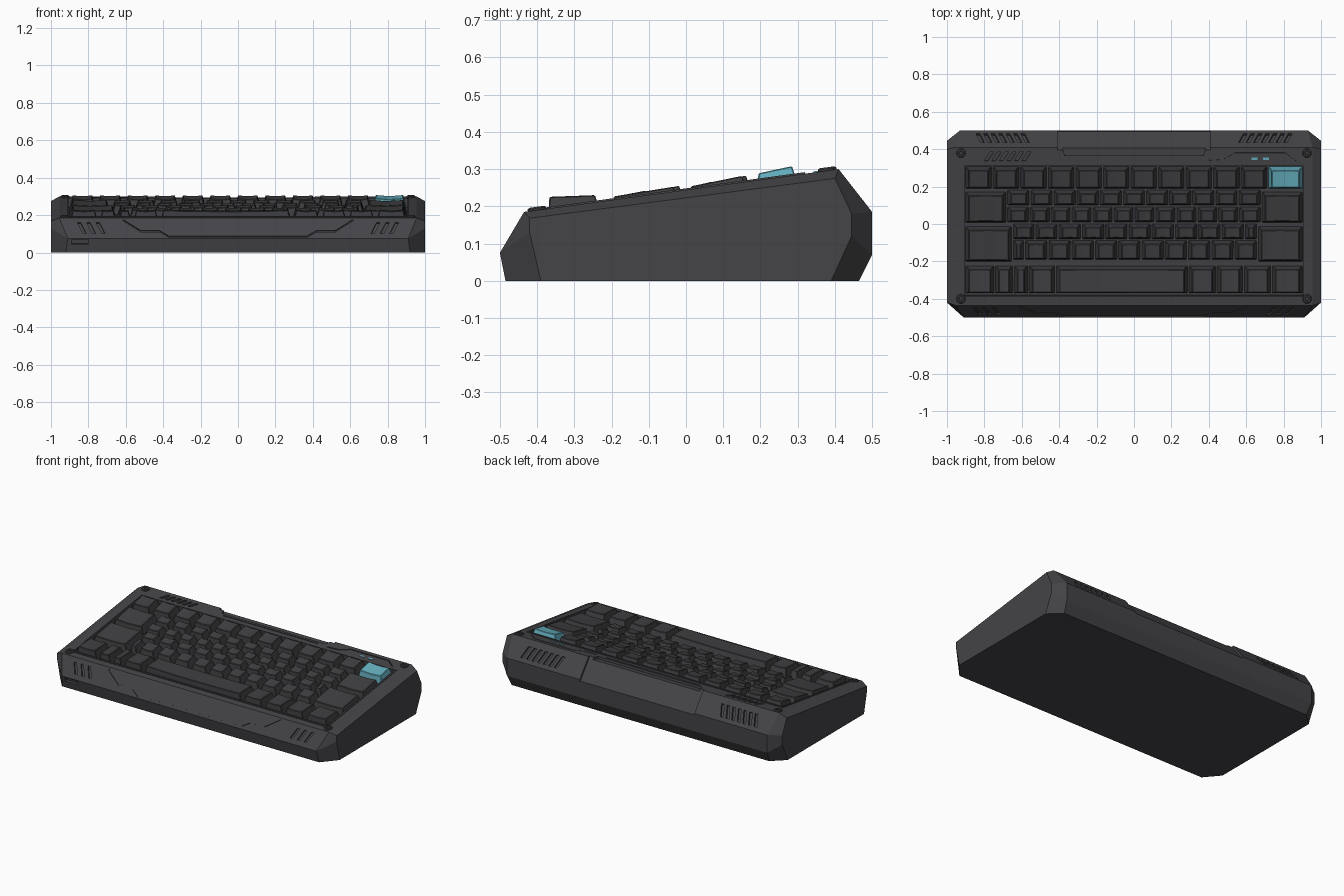
import bpy, bmesh, math
from mathutils import Vector

if "Cube" in bpy.data.objects:
    bpy.data.objects.remove(bpy.data.objects["Cube"], do_unlink=True)


def material(name, rgb):
    m = bpy.data.materials.new(name)
    m.use_nodes = True
    m.diffuse_color = (*rgb, 1)
    bsdf = m.node_tree.nodes["Principled BSDF"]
    bsdf.inputs["Base Color"].default_value = (*rgb, 1)
    bsdf.inputs["Roughness"].default_value = 0.6
    return m


CASE = material("case charcoal", (0.058, 0.057, 0.063))
KEYS = material("key charcoal", (0.05, 0.05, 0.054))
CYAN = material("accent cyan", (0.13, 0.43, 0.52))

# Case side profile as (y, z): skirt, front slope, top, back slope, back, underside
PROFILE = [(-.485, 0), (-.5, .075), (-.435, .185), (.41, .3), (.5, .185), (.5, .07), (.465, 0)]
# Inset profile of the flat end faces, and where each long edge meets the corner chamfer
END = [(-.39, 0), (-.42, .13), (-.42, .168), (.4, .275), (.445, .18), (.445, .12), (.39, 0)]
EDGE_X = [.92, .91, .955, .955, .93, .93, .92]
SKIRT, FRONT, TOP, BACK = 0, 1, 2, 3


def on_face(face, x, t, h):
    """Point on a case face: t runs along the profile edge, h is the height off it."""
    p, q = Vector(PROFILE[face]), Vector(PROFILE[face + 1])
    d = (q - p).normalized()
    r = p.lerp(q, t) + Vector((-d.y, d.x)) * h
    return Vector((x, r.x, r.y))


def top_t(y):
    return (y - PROFILE[2][0]) / (PROFILE[3][0] - PROFILE[2][0])


def prism(bm, face, pts, h0, h1):
    low = [bm.verts.new(on_face(face, x, t, h0)) for x, t in pts]
    high = [bm.verts.new(on_face(face, x, t, h1)) for x, t in pts]
    bm.faces.new(low)
    bm.faces.new(high)
    for i in range(len(pts)):
        j = (i + 1) % len(pts)
        bm.faces.new((low[i], low[j], high[j], high[i]))


def rect(x0, x1, t0, t1, lean=0):
    return [(x0, t0), (x1, t0), (x1 + lean, t1), (x0 + lean, t1)]


def finish(bm, name, mat):
    bmesh.ops.recalc_face_normals(bm, faces=bm.faces)
    me = bpy.data.meshes.new(name)
    bm.to_mesh(me)
    bm.free()
    me.materials.append(mat)
    ob = bpy.data.objects.new(name, me)
    bpy.context.scene.collection.objects.link(ob)
    return ob


def cut(target, bm):
    cutter = finish(bm, "cutter", CASE)
    cutter.hide_render = True
    mod = target.modifiers.new("cut", 'BOOLEAN')
    mod.operation, mod.solver, mod.object = 'DIFFERENCE', 'EXACT', cutter
    bpy.context.view_layer.objects.active = target
    bpy.ops.object.modifier_apply(modifier=mod.name)
    bpy.data.objects.remove(cutter, do_unlink=True)


# Case shell with chamfered ends
bm = bmesh.new()
rows = []
for (y, z), (ey, ez), ex in zip(PROFILE, END, EDGE_X):
    rows.append([bm.verts.new(c) for c in ((-1, ey, ez), (-ex, y, z), (ex, y, z), (1, ey, ez))])
for i, a in enumerate(rows):
    b = rows[(i + 1) % len(rows)]
    for k in range(3):
        bm.faces.new((a[k], a[k + 1], b[k + 1], b[k]))
for k in (0, 3):
    bm.faces.new([r[k] for r in rows])
case = finish(bm, "case", CASE)

# Lowered middle of the rear edge
bm = bmesh.new()
prism(bm, TOP, [(-.37, top_t(.365)), (.37, top_t(.365)), (.43, 1.15), (-.43, 1.15)], -.014, .1)
cut(case, bm)
bm = bmesh.new()
prism(bm, BACK, rect(-.41, .41, -.25, 1.05), -.012, .1)
cut(case, bm)

# Key well, vents, grooves and port
WELL = (-.905, .905, -.385, .31)
bm = bmesh.new()
prism(bm, TOP, rect(WELL[0], WELL[1], top_t(WELL[2]), top_t(WELL[3])), -.045, .1)
for s in (-1, 1):
    for i in range(7):
        x = s * (.57 + i * .04)
        prism(bm, BACK, rect(x - .01, x + .01, .3, .82, s * .025), -.012, .03)
    for i in range(3):
        x = s * (.72 + i * .05)
        prism(bm, FRONT, rect(x - .009, x + .009, .25, .78, s * .03), -.01, .03)
for i in range(6):
    x = -.79 + i * .04
    prism(bm, TOP, rect(x - .01, x + .01, top_t(.338), top_t(.385), .03), -.01, .03)


def groove(face, pts, width):
    prism(bm, face, pts + [(x, t + width) for x, t in reversed(pts)], -.007, .02)


half = [(.37, .06), (.42, .32), (.52, .32), (.615, .86)]
groove(FRONT, [(-x, t) for x, t in reversed(half)] + half, .07)
groove(TOP, [(x, top_t(y)) for x, y in ((.4, .34), (.48, .345), (.54, .38), (.81, .38), (.865, .338))], .008)
groove(TOP, [(-.35, top_t(.345)), (.33, top_t(.345))], .007)
prism(bm, SKIRT, rect(-.89, -.8, .6, .92), -.015, .03)
cut(case, bm)

# Raised lip around the key well
bm = bmesh.new()
x0, x1, y0, y1 = WELL
w = .01
for a, b, c, d in ((x0 - w, x1 + w, y0 - w, y0), (x0 - w, x1 + w, y1, y1 + w),
                   (x0 - w, x0, y0, y1), (x1, x1 + w, y0, y1)):
    prism(bm, TOP, rect(a, b, top_t(c), top_t(d)), -.002, .004)
finish(bm, "well_lip", CASE)

# Corner screws: a ring-shaped head with a hexagonal socket
bm = bmesh.new()
for x in (-.925, .925):
    for y in (-.4, .38):
        rings = []
        for radius, h, n in ((.025, -.002, 12), (.025, .005, 12), (.02, .009, 12), (.012, .009, 12), (.01, .001, 12)):
            rings.append([bm.verts.new(on_face(TOP, x + radius * math.cos(math.tau * k / n),
                          top_t(y + radius * math.sin(math.tau * k / n)), h)) for k in range(n)])
        for a, b in zip(rings, rings[1:]):
            for k in range(len(a)):
                j = (k + 1) % len(a)
                bm.faces.new((a[k], a[j], b[j], b[k]))
        bm.faces.new(rings[0])
        bm.faces.new(rings[-1])
finish(bm, "corner_screws", KEYS)

# Indicator lights
bm = bmesh.new()
for x in (.645, .705):
    prism(bm, TOP, rect(x - .016, x + .016, top_t(.343), top_t(.355)), -.001, .003)
finish(bm, "indicator_lights", CYAN)


def key(bm, x0, x1, y0, y1, h0, h1):
    """Tapered keycap with a scooped top; h0 and h1 are its front and back heights."""
    gap, side, n = .004, .018, 6
    x0, x1, y0, y1 = x0 + gap, x1 - gap, y0 + gap, y1 - gap

    def vert(x, y, h):
        return bm.verts.new(on_face(TOP, x, top_t(y), h))
    base = [vert(x, y, -.046) for x, y in ((x0, y0), (x1, y0), (x1, y1), (x0, y1))]
    front, back = [], []
    for i in range(n + 1):
        f = i / n
        x = x0 + side + (x1 - x0 - 2 * side) * f
        dip = .005 * (1 - (2 * f - 1) ** 2)
        front.append(vert(x, y0 + .013, h0 - dip))
        back.append(vert(x, y1 - .013, h1 - dip))
    for i in range(n):
        bm.faces.new((front[i], front[i + 1], back[i + 1], back[i]))
    bm.faces.new([base[0], base[1]] + front[::-1])
    bm.faces.new([base[2], base[3]] + back)
    bm.faces.new((base[1], base[2], back[-1], front[-1]))
    bm.faces.new((base[3], base[0], front[0], back[0]))
    bm.faces.new(base[::-1])


def key_row(name, edges, y0, y1, h0, h1, mat=KEYS):
    bm = bmesh.new()
    for a, b in zip(edges, edges[1:]):
        key(bm, a, b, y0, y1, h0, h1)
    ob = finish(bm, name, mat)
    bev = ob.modifiers.new("soft edges", 'BEVEL')
    bev.width, bev.segments, bev.limit_method, bev.angle_limit = .003, 1, 'ANGLE', math.radians(30)


def spaced(start, end, count):
    return [start + (end - start) * i / count for i in range(count + 1)]


# Key rows, back to front
key_row("number_row", spaced(-.905, .715, 11), .18, .305, .017, .024)
key_row("accent_key", [.715, .905], .18, .305, .018, .025, CYAN)
key_row("upper_letter_row", spaced(-.68, .68, 11), .09, .18, .012, .017)
key_row("middle_letter_row", [-.68] + spaced(-.56, .56, 10) + [.68], 0, .09, .008, .013)
key_row("home_letter_row", [-.65] + spaced(-.53, .59, 9) + [.66], -.09, 0, .01, .014)
key_row("lower_letter_row", [-.65, -.585] + spaced(-.585, .66, 10)[1:], -.2, -.09, .009, .013)
key_row("bottom_row", [-.905, -.745, -.645, -.565, -.42, .29, .44, .585, .735, .905],
        -.38, -.225, .031, .019)

# Large keys at both ends
for name, a, b in (("left", -.905, -.68), ("right", .68, .905)):
    key_row(name + "_upper_large_key", [a, b], -.002, .17, .008, .017)
for name, a, b in (("left", -.905, -.65), ("right", .66, .905)):
    key_row(name + "_lower_large_key", [a, b], -.21, -.015, .009, .013)
